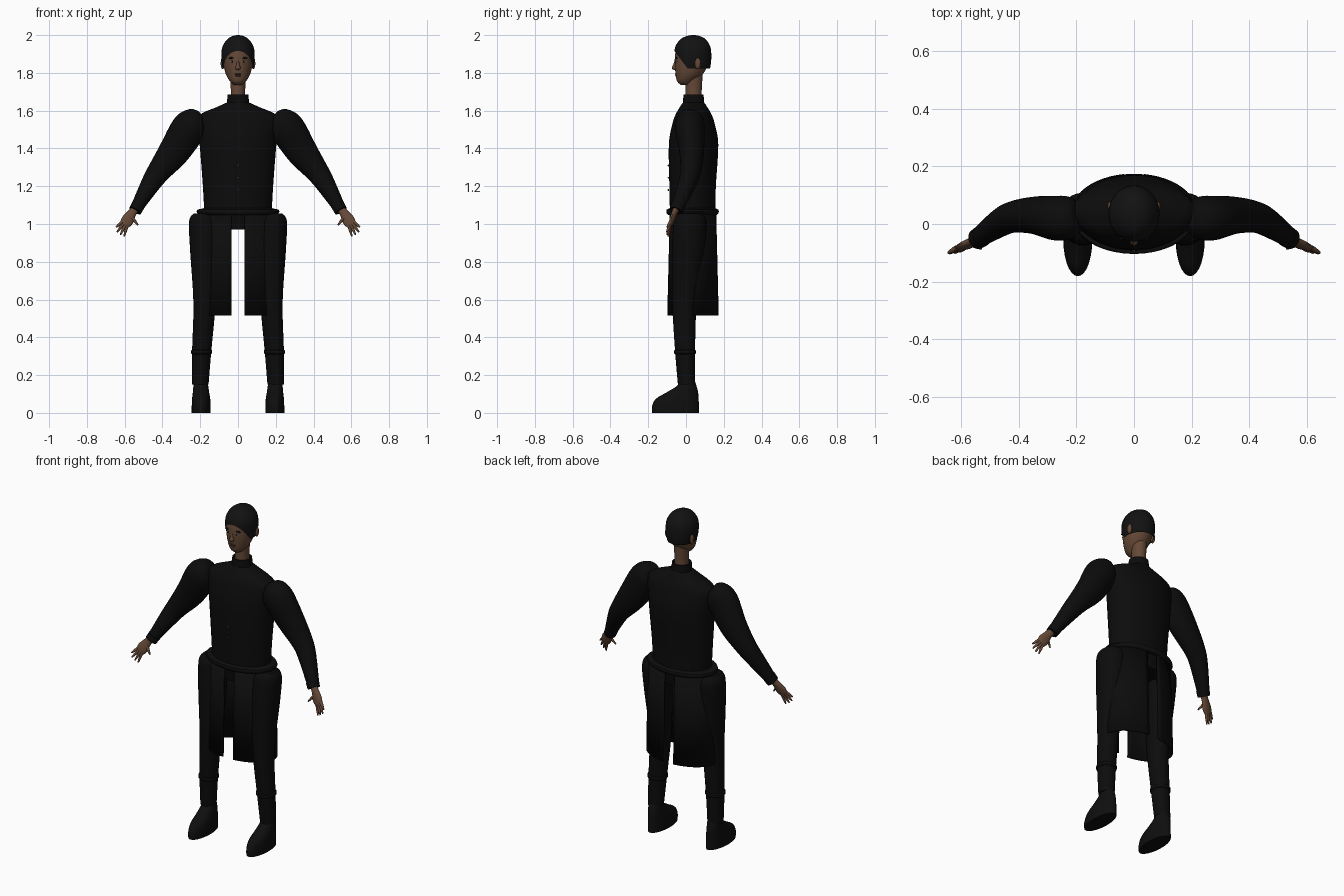
import bpy, bmesh, math
from mathutils import Vector

cube = bpy.data.objects.get("Cube")
if cube:
    bpy.data.objects.remove(cube, do_unlink=True)


def material(name, rgb):
    m = bpy.data.materials.new(name)
    m.use_nodes = True
    m.diffuse_color = (*rgb, 1)
    bsdf = m.node_tree.nodes["Principled BSDF"]
    bsdf.inputs["Base Color"].default_value = (*rgb, 1)
    bsdf.inputs["Roughness"].default_value = 0.8
    return m


CLOTH = material("black cloth", (0.0035, 0.0035, 0.0035))
LEATHER = material("black leather", (0.0045, 0.0045, 0.0045))
HAIR = material("dark hair", (0.006, 0.006, 0.006))
SKIN = material("brown skin", (0.13, 0.066, 0.038))
LIPS = material("dark lips", (0.075, 0.03, 0.022))
WHITE = material("eye white", (0.3, 0.28, 0.26))
METAL = material("button metal", (0.08, 0.075, 0.07))
parts = []


def finish(name, bm, mat):
    bmesh.ops.recalc_face_normals(bm, faces=bm.faces)
    me = bpy.data.meshes.new(name)
    bm.to_mesh(me)
    bm.free()
    me.materials.append(mat)
    ob = bpy.data.objects.new(name, me)
    bpy.context.collection.objects.link(ob)
    parts.append(ob)
    return ob


def spline(rows, steps):
    """Catmull-Rom interpolation of rows of numbers."""
    rows = [Vector(r) for r in rows]
    out = []
    for i in range(len(rows) - 1):
        a, b = rows[max(i - 1, 0)], rows[i]
        c, d = rows[i + 1], rows[min(i + 2, len(rows) - 1)]
        for k in range(steps):
            t = k / steps
            out.append(b + (c - a) * (t / 2) + (2 * a - 5 * b + 4 * c - d) * (t * t / 2)
                       + (3 * b - a - 3 * c + d) * (t ** 3 / 2))
    return out + [rows[-1]]


def loft(name, rows, mat, side=1, steps=4, seg=28, along=False, cuts=()):
    """Skin ellipses given as x, y, z, radius, depth; level, or square to the path."""
    rows = spline(rows, steps) if steps > 1 else [Vector(r) for r in rows]
    mids = [Vector(r[:3]) for r in rows]
    bm = bmesh.new()
    rings = []
    for i, r in enumerate(rows):
        u, v = Vector((1, 0, 0)), Vector((0, 1, 0))
        if along:
            t = (mids[min(i + 1, len(mids) - 1)] - mids[max(i - 1, 0)]).normalized()
            v = (v - t * v.dot(t)).normalized()
            u = v.cross(t)
        ring = []
        for k in range(seg):
            a = math.tau * k / seg
            p = mids[i] + u * r[3] * math.cos(a) + v * r[4] * math.sin(a)
            ring.append(bm.verts.new((p.x * side, p.y, p.z)))
        rings.append(ring)
    for a, b in zip(rings, rings[1:]):
        for k in range(seg):
            j = (k + 1) % seg
            bm.faces.new((a[k], a[j], b[j], b[k]))
    bm.faces.new(rings[0])
    bm.faces.new(rings[-1])
    for co, no in cuts:
        bmesh.ops.bisect_plane(bm, geom=bm.verts[:] + bm.edges[:] + bm.faces[:],
                               plane_co=co, plane_no=no, clear_inner=True)
    return finish(name, bm, mat)


def blob(name, loc, size, mat, seg=14):
    bm = bmesh.new()
    bmesh.ops.create_uvsphere(bm, u_segments=seg, v_segments=seg // 2 + 1, radius=1)
    for v in bm.verts:
        v.co = Vector(loc) + Vector(v.co[i] * size[i] for i in range(3))
    return finish(name, bm, mat)


# Jacket body, collar, belt and pelvis
loft("jacket", [(0, .035, 1.05, .178, .12), (0, .035, 1.2, .186, .123),
                (0, .04, 1.42, .203, .131), (0, .04, 1.53, .216, .112),
                (0, .04, 1.58, .2, .095), (0, .04, 1.62, .11, .072),
                (0, .04, 1.645, .055, .055)], CLOTH, seg=40)
loft("collar", [(0, .04, 1.61, .06, .058), (0, .04, 1.65, .058, .056),
                (0, .04, 1.685, .055, .053), (0, .04, 1.685, .047, .046),
                (0, .04, 1.66, .045, .044)], CLOTH, steps=1)
loft("belt", [(0, .035, 1.048, .2, .128), (0, .035, 1.056, .215, .137),
              (0, .035, 1.066, .22, .139), (0, .035, 1.076, .215, .137),
              (0, .035, 1.084, .18, .12)], LEATHER, steps=1, seg=40)
loft("pelvis", [(0, .035, .97, .19, .1), (0, .035, 1.06, .185, .118)], CLOTH, steps=1)
for z in (1.18, 1.245, 1.31):
    blob("button", (0, -.093, z), (.005, .004, .005), METAL, 8)


# Split coat skirt, one wrapped panel on each side
def skirt_panel(name, side):
    bm = bmesh.new()
    grid = []
    for z, rx, ry in ((1.05, .2, .12), (.8, .212, .126), (.515, .215, .133)):
        gap = math.asin(.034 / rx)
        angles = [gap + (math.pi - 2 * gap) * k / 24 for k in range(25)]
        grid.append([bm.verts.new((side * rx * math.sin(a), .037 - ry * math.cos(a), z))
                     for a in angles])
    for a, b in zip(grid, grid[1:]):
        for k in range(24):
            bm.faces.new((a[k], a[k + 1], b[k + 1], b[k]))
    ob = finish(name, bm, CLOTH)
    mod = ob.modifiers.new("thickness", "SOLIDIFY")
    mod.thickness, mod.offset = .01, 0


for side, tag in ((1, "left"), (-1, "right")):
    skirt_panel(tag + "_skirt_panel", side)

    # Trouser leg, gaiter ring and boot
    loft(tag + "_leg", [(.185, .02, 1.055, .05, .06), (.181, .02, 1.035, .072, .08),
                        (.18, .02, .99, .08, .088), (.178, .01, .85, .075, .085),
                        (.177, -.008, .58, .059, .065), (.192, -.005, .33, .051, .053),
                        (.2, .003, .15, .044, .046)], CLOTH, side)
    loft(tag + "_gaiter_ring", [(.193, -.005, .31, .05, .052), (.193, -.005, .316, .056, .058),
                                (.193, -.005, .33, .056, .058), (.193, -.005, .336, .05, .052)],
         LEATHER, side, steps=1)
    loft(tag + "_boot", [(.195, -.055, 0, .05, .124), (.195, -.056, .035, .05, .124),
                         (.195, -.046, .075, .048, .113), (.196, -.018, .11, .043, .082),
                         (.197, .005, .145, .039, .05), (.198, .005, .17, .036, .042)],
         LEATHER, side)

    # Sleeve and cuff
    loft(tag + "_sleeve", [(.2, .03, 1.575, .03, .04), (.225, .025, 1.555, .07, .07),
                           (.262, .02, 1.505, .092, .078), (.337, .03, 1.385, .083, .066),
                           (.415, .025, 1.283, .063, .055), (.462, .005, 1.213, .052, .048),
                           (.543, -.05, 1.075, .031, .034)], CLOTH, side, along=True)
    loft(tag + "_cuff", [(.529, -.042, 1.098, .036, .038), (.545, -.052, 1.07, .034, .036)],
         CLOTH, side, steps=1, along=True)

    # Hand with four fingers and a thumb
    loft(tag + "_palm", [(.54, -.05, 1.085, .02, .018), (.563, -.062, 1.055, .024, .015),
                         (.585, -.075, 1.02, .033, .013), (.601, -.083, .995, .026, .009)],
         SKIN, side, seg=16, along=True)
    fingers = [((.615, -.082, 1.01), (.645, -.1, .983)), ((.608, -.083, 1.0), (.64, -.102, .958)),
               ((.597, -.082, .995), (.622, -.1, .943)), ((.586, -.08, .995), (.603, -.095, .934)),
               ((.565, -.07, 1.04), (.53, -.085, .995))]
    for i, (a, b) in enumerate(fingers):
        mid = [(p + q) / 2 for p, q in zip(a, b)]
        loft(tag + ("_thumb" if i == 4 else "_finger"),
             [(*a, .009, .009), (*mid, .0075, .008), (*b, .004, .004)],
             SKIN, side, steps=2, seg=10, along=True)

    # Ear, eye and brow
    blob(tag + "_ear", (side * .083, .062, 1.85), (.009, .016, .03), SKIN)
    blob(tag + "_eye", (side * .03, -.051, 1.861), (.013, .005, .006), WHITE)
    blob(tag + "_iris", (side * .03, -.054, 1.861), (.0055, .0035, .0055), HAIR, 10)
    blob(tag + "_brow", (side * .033, -.05, 1.879), (.02, .006, .0045), HAIR)

# Neck and head
loft("neck", [(0, .04, 1.64, .042, .045), (0, .04, 1.7, .038, .043),
              (0, .043, 1.8, .042, .046)], SKIN)
loft("head", [(0, .005, 1.735, .02, .03), (0, 0, 1.755, .042, .047),
              (0, .018, 1.795, .065, .073), (0, .03, 1.855, .078, .09),
              (0, .032, 1.91, .08, .088), (0, .033, 1.95, .07, .078),
              (0, .035, 1.98, .04, .05)], SKIN)
loft("nose", [(0, -.052, 1.872, .006, .006), (0, -.058, 1.845, .008, .01),
              (0, -.06, 1.825, .014, .015), (0, -.054, 1.815, .008, .01)], SKIN, seg=14)
blob("upper_lip", (0, -.052, 1.793), (.02, .007, .004), LIPS)
blob("lower_lip", (0, -.05, 1.785), (.017, .007, .005), LIPS)

# Close-cropped hair trimmed along the hairline
loft("hair", [(0, .038, 1.81, .074, .086), (0, .037, 1.85, .085, .095),
              (0, .036, 1.9, .0885, .098), (0, .036, 1.94, .082, .092),
              (0, .037, 1.975, .06, .07), (0, .038, 1.993, .034, .04),
              (0, .038, 2.0, .008, .01)], HAIR, seg=36,
     cuts=[((0, 0, 1.823), (0, 0, 1)), ((0, -.058, 1.912), (0, .8, .6))])

# Smooth shading with crisp edges
bpy.ops.object.select_all(action='DESELECT')
for ob in parts:
    ob.select_set(True)
bpy.context.view_layer.objects.active = parts[0]
bpy.ops.object.shade_smooth_by_angle(angle=math.radians(40))
